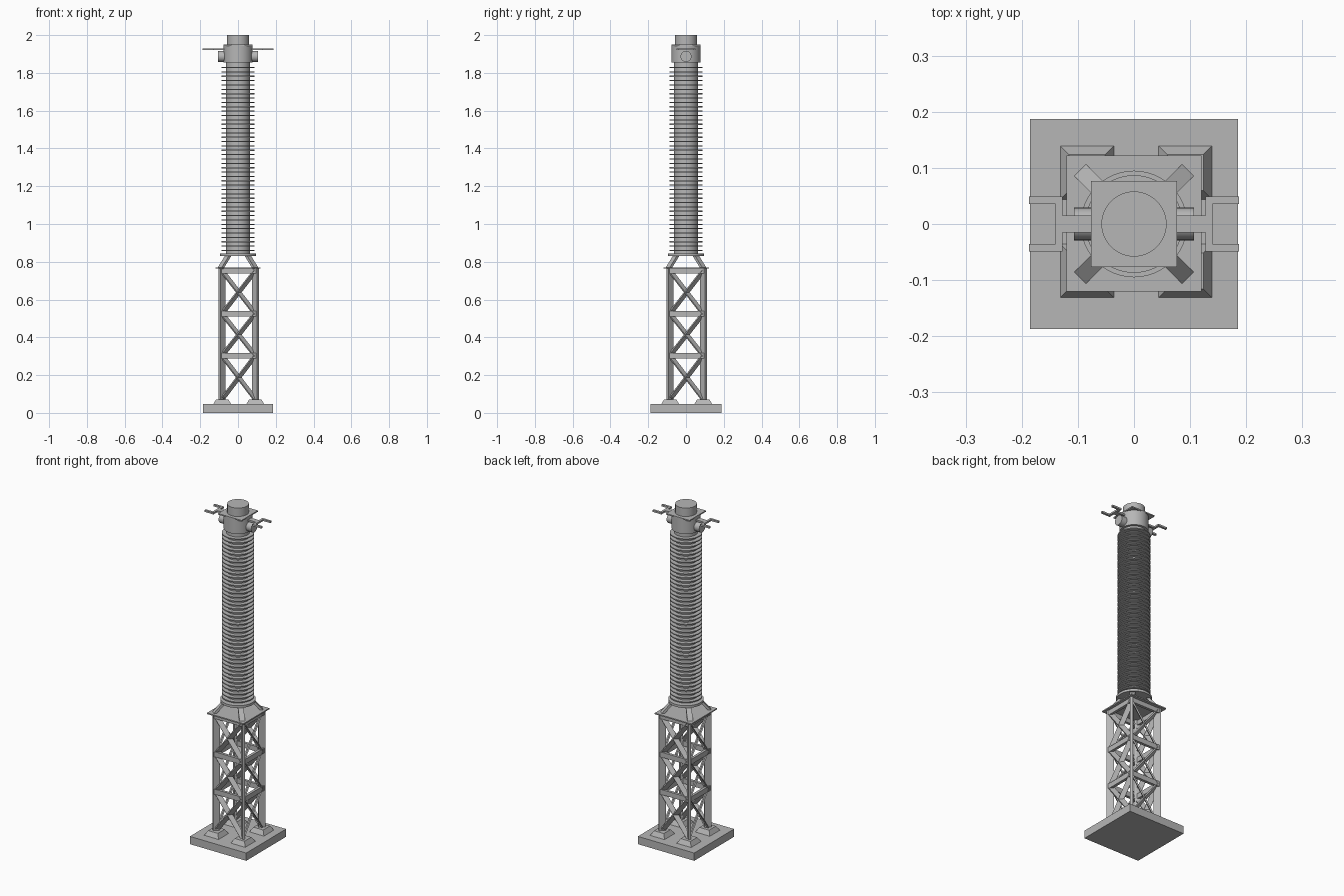
import bpy, math
from mathutils import Vector, Matrix

cube = bpy.data.objects.get("Cube")
if cube:
    bpy.data.objects.remove(cube, do_unlink=True)

grey = bpy.data.materials.new("matte_grey")
grey.use_nodes = True
grey.diffuse_color = (0.47, 0.47, 0.47, 1)
grey.node_tree.nodes["Principled BSDF"].inputs["Base Color"].default_value = (0.47, 0.47, 0.47, 1)


def finish(name, smooth=False):
    ob = bpy.context.object
    ob.name = name
    ob.data.materials.append(grey)
    if smooth:
        bpy.ops.object.shade_smooth_by_angle(angle=math.radians(35))
    return ob


def box(name, lo, hi):
    lo, hi = Vector(lo), Vector(hi)
    bpy.ops.mesh.primitive_cube_add(size=1)
    ob = finish(name)
    ob.matrix_world = Matrix.Translation((lo + hi) / 2) @ Matrix.Diagonal((*(hi - lo), 1))
    return ob


def cylinder(name, r, z0, z1):
    bpy.ops.mesh.primitive_cylinder_add(vertices=48, radius=r, depth=z1 - z0,
                                        location=(0, 0, (z0 + z1) / 2))
    return finish(name, True)


def bar(name, a, b, width, thick, normal):
    """Flat bar from a to b whose broad face points along normal."""
    a, b = Vector(a), Vector(b)
    axis = (b - a).normalized()
    n = Vector(normal)
    n = (n - axis * n.dot(axis)).normalized()
    side = n.cross(axis)
    rot = Matrix((side, n, axis)).transposed().to_4x4()
    bpy.ops.mesh.primitive_cube_add(size=1)
    ob = finish(name)
    ob.matrix_world = (Matrix.Translation((a + b) / 2) @ rot
                       @ Matrix.Diagonal((width, thick, (b - a).length, 1)))
    return ob


# Foundation slab
box("base_slab", (-0.185, -0.187, 0), (0.185, 0.187, 0.046))

# Tower sits very slightly off the slab centre
off = Vector((0.004, 0.004, 0))
corners = [(-1, -1), (1, -1), (1, 1), (-1, 1)]

for i, (sx, sy) in enumerate(corners):
    # Sloped footing
    bpy.ops.mesh.primitive_cone_add(vertices=4, radius1=0.0475 * math.sqrt(2),
                                    radius2=0.032 * math.sqrt(2), depth=0.026)
    foot = finish(f"footing_{i}")
    foot.matrix_world = (Matrix.Translation(off + Vector((0.0875 * sx, 0.0875 * sy, 0.059)))
                         @ Matrix.Rotation(math.pi / 4, 4, 'Z'))
    # Leg plate set along the diagonal
    p = off + Vector((0.088 * sx, 0.088 * sy, 0))
    bar(f"tower_leg_{i}", p + Vector((0, 0, 0.07)), p + Vector((0, 0, 0.765)),
        0.038, 0.014, (-sy, sx, 0))
    # Strut from the tower top to the column flange
    bar(f"column_strut_{i}", (0.093 * sx, 0.093 * sy, 0.765), (0.05 * sx, 0.05 * sy, 0.835),
        0.03, 0.014, (sx, sy, 0.5))

# Rails and crossed braces on the four tower faces
levels = [0.072, 0.303, 0.525, 0.752]
for f in range(4):
    turn = Matrix.Rotation(f * math.pi / 2, 3, 'Z')

    def at(x, y, z):
        return off + turn @ Vector((x, y, z))

    for k in range(3):
        z0, z1 = levels[k], levels[k + 1]
        bar(f"rail_{f}_{k}", at(-0.102, -0.092, z1), at(0.102, -0.092, z1),
            0.03, 0.016, turn @ Vector((0, -1, 0)))
        for s in (-1, 1):
            bar(f"brace_{f}_{k}_{s}", at(-0.088 * s, -0.088, z0), at(0.088 * s, -0.088, z1),
                0.028, 0.008, turn @ Vector((0.75, -0.85, -0.58 * s)))

# Tower top plate and column flange
box("tower_top_plate", (-0.12, -0.12, 0.764), (0.12, 0.122, 0.771))
cylinder("column_flange", 0.095, 0.83, 0.844)

# Ribbed insulator column
cylinder("insulator_core", 0.063, 0.84, 1.87)
shed_count = 43
for i in range(shed_count):
    z = 0.86 + i * (1.828 - 0.86) / (shed_count - 1)
    cylinder(f"insulator_shed_{i}", 0.087, z - 0.003, z + 0.003)

# Head with square plate and round cap
cylinder("head_drum", 0.077, 1.855, 1.945)
box("head_plate", (-0.077, -0.077, 1.943), (0.077, 0.077, 1.95))
cylinder("head_cap", 0.058, 1.945, 2.0)

# Side ports and forked terminals
for s, side in ((-1, "right"), (1, "left")):
    bpy.ops.mesh.primitive_cylinder_add(vertices=32, radius=0.029, depth=0.07,
                                        location=(s * 0.072, 0, 1.887),
                                        rotation=(0, math.pi / 2, 0))
    finish(f"{side}_port", True)

    def flat(name, x0, x1, y0, y1):
        xs = sorted((s * x0, s * x1))
        box(f"{side}_{name}", (xs[0], y0, 1.92), (xs[1], y1, 1.93))

    flat("terminal_stem", 0.06, 0.128, -0.015, 0.015)
    flat("terminal_crossbar", 0.127, 0.14, -0.048, 0.048)
    for t, end in ((-1, "front"), (1, "back")):
        ys = sorted((t * 0.036, t * 0.049))
        flat(f"terminal_prong_{end}", 0.127, 0.187, *ys)
